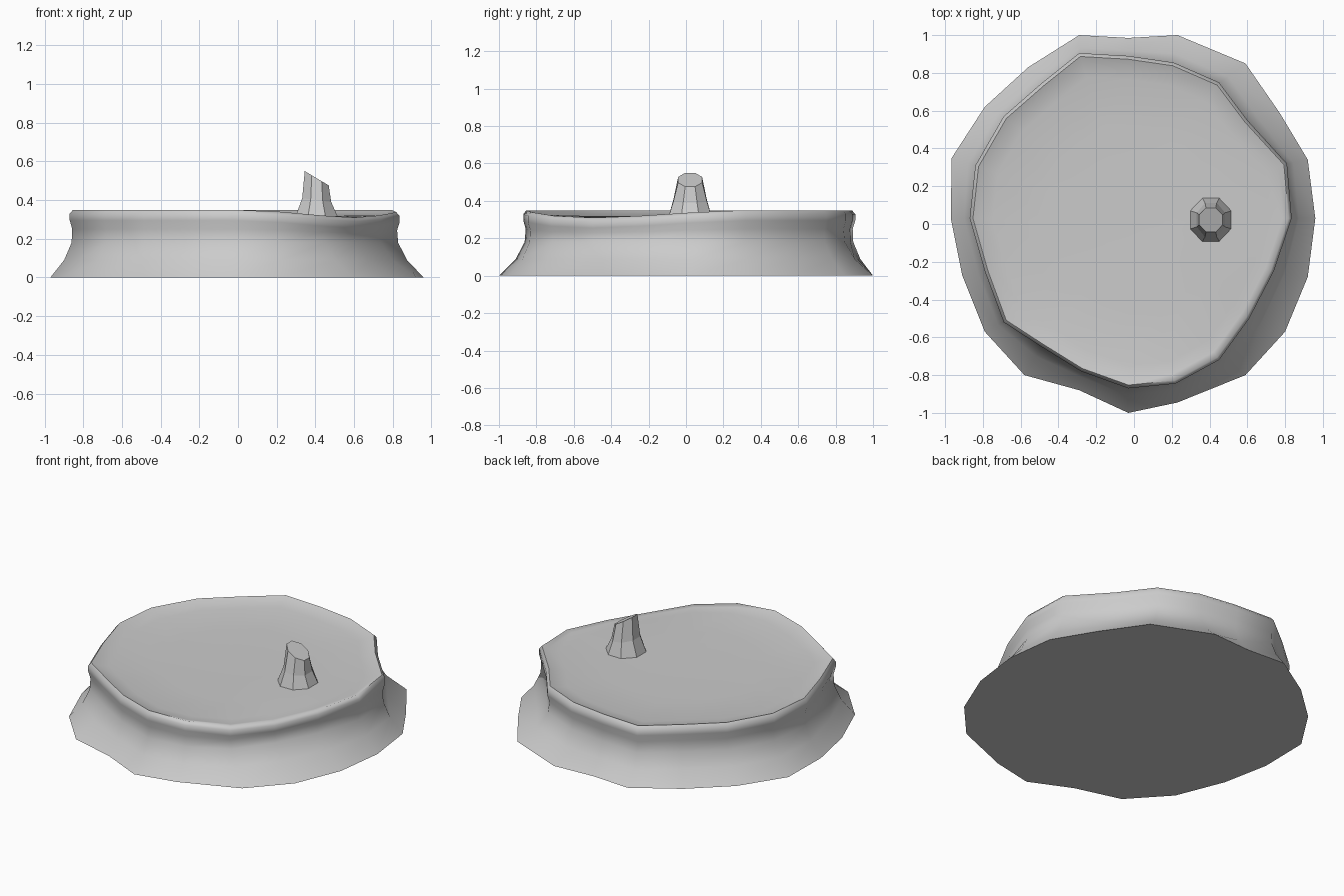
import bpy, bmesh, math

if "Cube" in bpy.data.objects:
    bpy.data.objects.remove(bpy.data.objects["Cube"])

# Matching outlines seen from above: ground edge and upper rim
foot = [(.96, .03), (.92, .34), (.77, .59), (.59, .85), (.23, 1.0), (-.03, .985), (-.29, 1.0),
        (-.56, .83), (-.79, .62), (-.965, .35), (-.97, .03), (-.91, -.27), (-.79, -.57),
        (-.58, -.80), (-.29, -.88), (-.03, -1.0), (.23, -.945), (.59, -.80), (.80, -.57), (.92, -.28)]
rim = [(.835, .03), (.81, .32), (.60, .55), (.45, .75), (.21, .855), (-.03, .89), (-.29, .905),
       (-.49, .745), (-.69, .57), (-.84, .31), (-.87, .03), (-.79, -.25), (-.69, -.52),
       (-.49, -.65), (-.28, -.78), (-.03, -.87), (.22, -.845), (.45, -.72), (.61, -.50), (.74, -.25)]
# The rim dips at the front right
dip = {16: .01, 17: .03, 18: .04, 19: .03, 0: .012}


def loft(name, rings, smooth):
    bm = bmesh.new()
    loops = [[bm.verts.new(p) for p in ring] for ring in rings]
    n = len(loops[0])
    for a, b in zip(loops, loops[1:]):
        for i in range(n):
            j = (i + 1) % n
            bm.faces.new((a[i], a[j], b[j], b[i]))
    bm.faces.new(loops[0][::-1])
    bm.faces.new(loops[-1])
    mesh = bpy.data.meshes.new(name)
    bm.to_mesh(mesh)
    bm.free()
    ob = bpy.data.objects.new(name, mesh)
    bpy.context.collection.objects.link(ob)
    if smooth:
        bpy.context.view_layer.objects.active = ob
        ob.select_set(True)
        bpy.ops.object.shade_smooth_by_angle(angle=math.radians(65))
        ob.select_set(False)
    return ob


# Base: flared foot, pinched waist, rounded rim, shallow dished top
def base_ring(mix, scale, z, follow):
    ring = []
    for i, (f, r) in enumerate(zip(foot, rim)):
        x, y = (scale * (r[k] + (f[k] - r[k]) * mix) for k in (0, 1))
        ring.append((x, y, z - follow * dip.get(i, 0)))
    return ring


base_rings = [base_ring(*a) for a in (
    (1, 1, 0, 0), (.38, .99, .09, 0), (.08, .98, .18, 0), (0, .985, .25, .5), (0, 1, .295, 1),
    (0, 1, .33, 1), (0, .98, .35, 1), (0, .94, .337, .7), (0, .86, .325, .3),
    (0, .55, .318, 0), (0, .25, .315, 0))]
loft("base", base_rings, True)


# Peg: eight-sided flat-faced stub with a slanted, stepped top
def peg_ring(rx, ry, z):
    ring = []
    for i in range(8):
        a = math.tau * (i + .5) / 8
        c, s = math.cos(a) / math.cos(math.pi / 8), math.sin(a) / math.cos(math.pi / 8)
        ring.append((.407 + rx * c, .022 + ry * s, z(c)))
    return ring


loft("peg", [peg_ring(.115, .12, lambda c: .30),
             peg_ring(.075, .09, lambda c: .40 - .01 * c),
             peg_ring(.062, .064, lambda c: .513 - .037 * c)], False)
